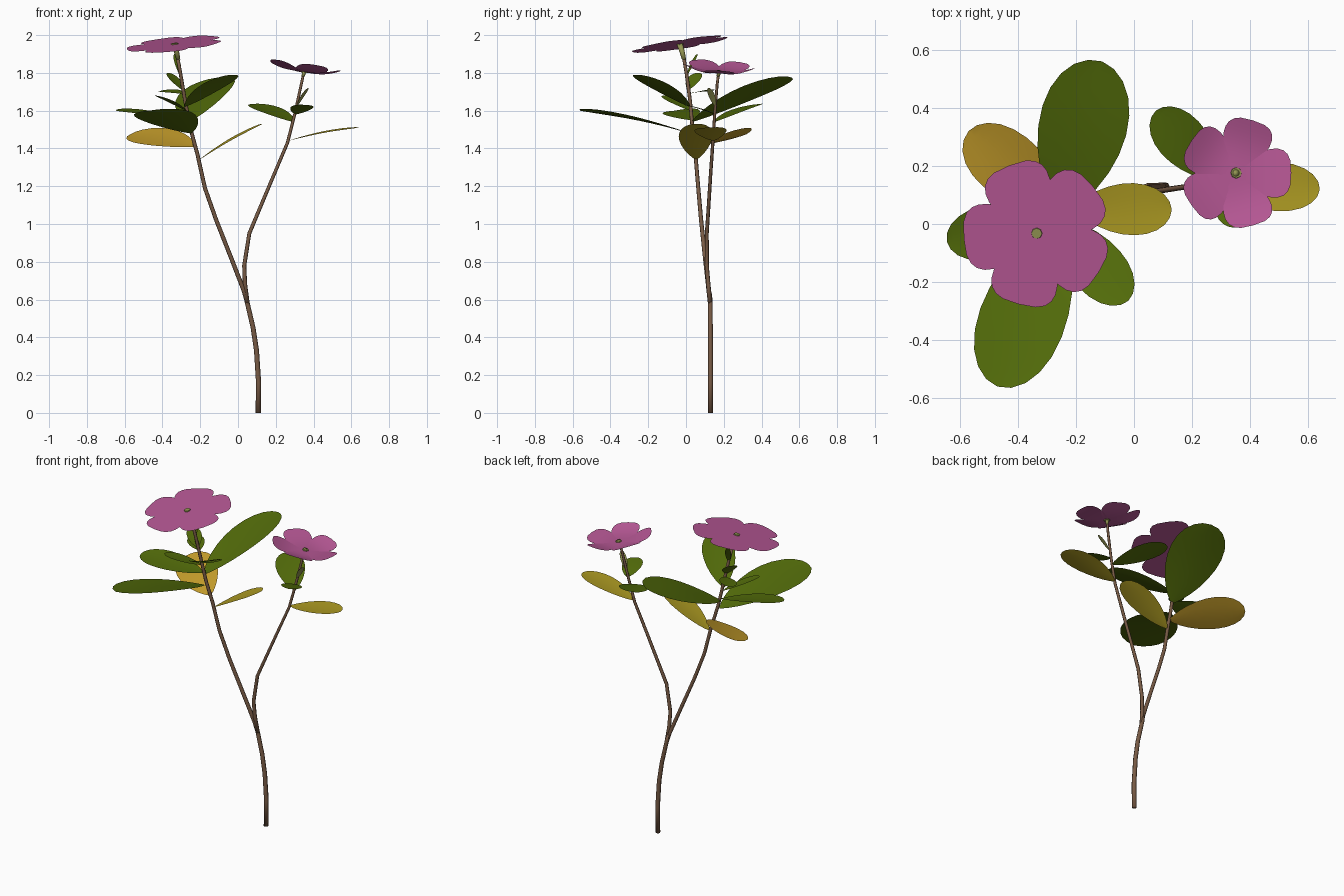
import bpy, bmesh, math
from mathutils import Vector, Quaternion

if "Cube" in bpy.data.objects:
    bpy.data.objects.remove(bpy.data.objects["Cube"])


def material(name, rgb):
    m = bpy.data.materials.new(name)
    m.diffuse_color = (*rgb, 1)
    m.use_nodes = True
    m.node_tree.nodes["Principled BSDF"].inputs["Base Color"].default_value = m.diffuse_color
    return m


BARK = material("brown bark", (.19, .105, .06))
GREEN = material("leaf green", (.085, .148, .003))
YELLOW = material("yellowing leaf", (.41, .32, .016))
ORANGE = material("orange leaf", (.58, .35, .025))
PINK = material("petal purple", (.47, .097, .30))
OLIVE = material("flower tube olive", (.29, .30, .085))
UP = Vector((0, 0, 1))


def finish(bm, name, mat, smooth=True):
    mesh = bpy.data.meshes.new(name)
    bm.to_mesh(mesh)
    bm.free()
    mesh.materials.append(mat)
    for p in mesh.polygons:
        p.use_smooth = smooth
    obj = bpy.data.objects.new(name, mesh)
    bpy.context.collection.objects.link(obj)
    return obj


def tube(name, pts, r0, r1, mat, sides=8, smooth=True):
    """Capped tapering tube through points."""
    bm = bmesh.new()
    pts = [Vector(p) for p in pts]
    rings = []
    for i, p in enumerate(pts):
        d = pts[min(i + 1, len(pts) - 1)] - pts[max(i - 1, 0)]
        if i == 0 and smooth:
            d = UP
        q = UP.rotation_difference(d.normalized())
        r = r0 + (r1 - r0) * i / (len(pts) - 1)
        rings.append([bm.verts.new(p + q @ Vector((r * math.cos(a), r * math.sin(a), 0)))
                      for a in (math.tau * k / sides for k in range(sides))])
    for a, b in zip(rings, rings[1:]):
        for k in range(sides):
            n = (k + 1) % sides
            bm.faces.new((a[k], a[n], b[n], b[k]))
    bm.faces.new(rings[0][::-1])
    bm.faces.new(rings[-1])
    return finish(bm, name, mat, smooth)


def blade(bm, base, tip, width, roll=0, up=UP, ea=.8, eb=.5, arch=.02, fold=.06):
    """Obovate sheet from base to tip; roll raises its right-hand edge."""
    base, tip = Vector(base), Vector(tip)
    axis = tip - base
    side = axis.cross(up).normalized()
    side = Quaternion(axis.normalized(), -math.radians(roll)) @ side
    normal = side.cross(axis).normalized()
    peak_t = ea / (ea + eb)
    peak = peak_t ** ea * (1 - peak_t) ** eb
    rows = []
    for i in range(13):
        t = (1 - math.cos(math.pi * i / 12)) / 2
        w = width / 2 * max(t ** ea * max(1 - t, 0) ** eb / peak, .012)
        mid = base + axis * t + normal * arch * axis.length * math.sin(math.pi * t)
        rows.append([bm.verts.new(mid + side * w * s + normal * fold * w * s * s)
                     for s in (-1, -.5, 0, .5, 1)])
    for a, b in zip(rows, rows[1:]):
        for k in range(4):
            bm.faces.new((a[k], a[k + 1], b[k + 1], b[k]))


def leaf(name, mat, base, tip, width, roll=0):
    bm = bmesh.new()
    blade(bm, base, tip, width, roll)
    return finish(bm, name, mat)


def flower(name, centre, radius, width, start, slope, cup, arch):
    """Five petals on a tilted plane with a small eye."""
    c = Vector(centre)
    normal = Vector((-slope[0], -slope[1], 1)).normalized()
    bm = bmesh.new()
    for k in range(5):
        a = math.radians(start + 72 * k)
        x, y = radius * math.cos(a), radius * math.sin(a)
        tip = c + Vector((x, y, x * slope[0] + y * slope[1] + cup))
        blade(bm, c, tip, width, 0, normal, ea=.8, eb=.33, arch=arch, fold=0)
    finish(bm, name + "_petals", PINK)
    tube(name + "_eye", [c - normal * .004, c + normal * .005], .02, .018, OLIVE, smooth=False)


# Woody stem and its two branches
tube("main_stem", [(.107, .13, 0), (.109, .13, .16), (.098, .13, .33),
                   (.08, .129, .45), (.045, .128, .6), (.036, .123, .64)], .014, .012, BARK)
tube("left_branch", [(.05, .128, .58), (.03, .12, .65), (-.04, .1, .83), (-.115, .08, 1.02),
                     (-.175, .065, 1.19), (-.215, .05, 1.37), (-.25, .035, 1.5),
                     (-.28, .022, 1.65), (-.305, .002, 1.8), (-.32, -.012, 1.88)],
     .012, .009, BARK)
tube("right_branch", [(.05, .128, .58), (.037, .118, .68), (.033, .11, .78), (.06, .11, .95),
                      (.11, .118, 1.07), (.19, .13, 1.26), (.262, .142, 1.43),
                      (.3, .152, 1.58), (.335, .165, 1.74), (.345, .171, 1.785)],
     .012, .007, BARK)

# Flower tubes and flowers
tube("left_flower_tube", [(-.316, -.01, 1.87), (-.325, -.02, 1.91), (-.335, -.032, 1.95)],
     .011, .016, OLIVE)
tube("right_flower_tube", [(.344, .17, 1.78), (.352, .176, 1.812)], .008, .012, OLIVE)
flower("left_flower", (-.335, -.032, 1.952), .252, .23, 40, (.10, .15), 0, 0)
flower("right_flower", (.352, .176, 1.805), .19, .17, 0, (-.15, -.06), .035, -.06)

# Leaves: name, colour, base, tip, width, roll
LEAVES = [
    ("back_big_leaf", GREEN, (-.26, .03, 1.54), (-.11, .56, 1.775), .31, 10),
    ("front_big_leaf", GREEN, (-.25, .02, 1.48), (-.47, -.56, 1.6), .3, -7),
    ("front_right_leaf", GREEN, (-.28, .02, 1.62), (-.02, -.265, 1.79), .19, 0),
    ("left_leaf", GREEN, (-.265, .03, 1.55), (-.645, -.06, 1.6), .19, 8),
    ("orange_leaf", ORANGE, (-.225, .045, 1.41), (-.57, .32, 1.475), .24, 20),
    ("inner_yellow_leaf", YELLOW, (-.205, .055, 1.34), (.13, .05, 1.53), .18, -4),
    ("outer_yellow_leaf", YELLOW, (.265, .145, 1.44), (.64, .12, 1.51), .17, -3),
    ("right_branch_back_leaf", GREEN, (.295, .15, 1.54), (.075, .39, 1.635), .17, 4),
    ("right_branch_front_leaf", GREEN, (.305, .155, 1.58), (.36, -.01, 1.63), .12, 4),
    ("small_front_leaf", GREEN, (-.275, .025, 1.6), (-.435, -.12, 1.68), .09, 6),
    ("small_back_leaf", GREEN, (-.285, .02, 1.69), (-.41, .14, 1.705), .1, 8),
    ("small_upper_leaf", GREEN, (-.295, .012, 1.71), (-.37, .065, 1.8), .09, 0),
    ("left_bract", GREEN, (-.303, .003, 1.78), (-.335, .06, 1.9), .035, 0),
    ("right_bract", OLIVE, (.31, .155, 1.62), (.372, .12, 1.72), .04, 0),
]
for args in LEAVES:
    leaf(*args)
